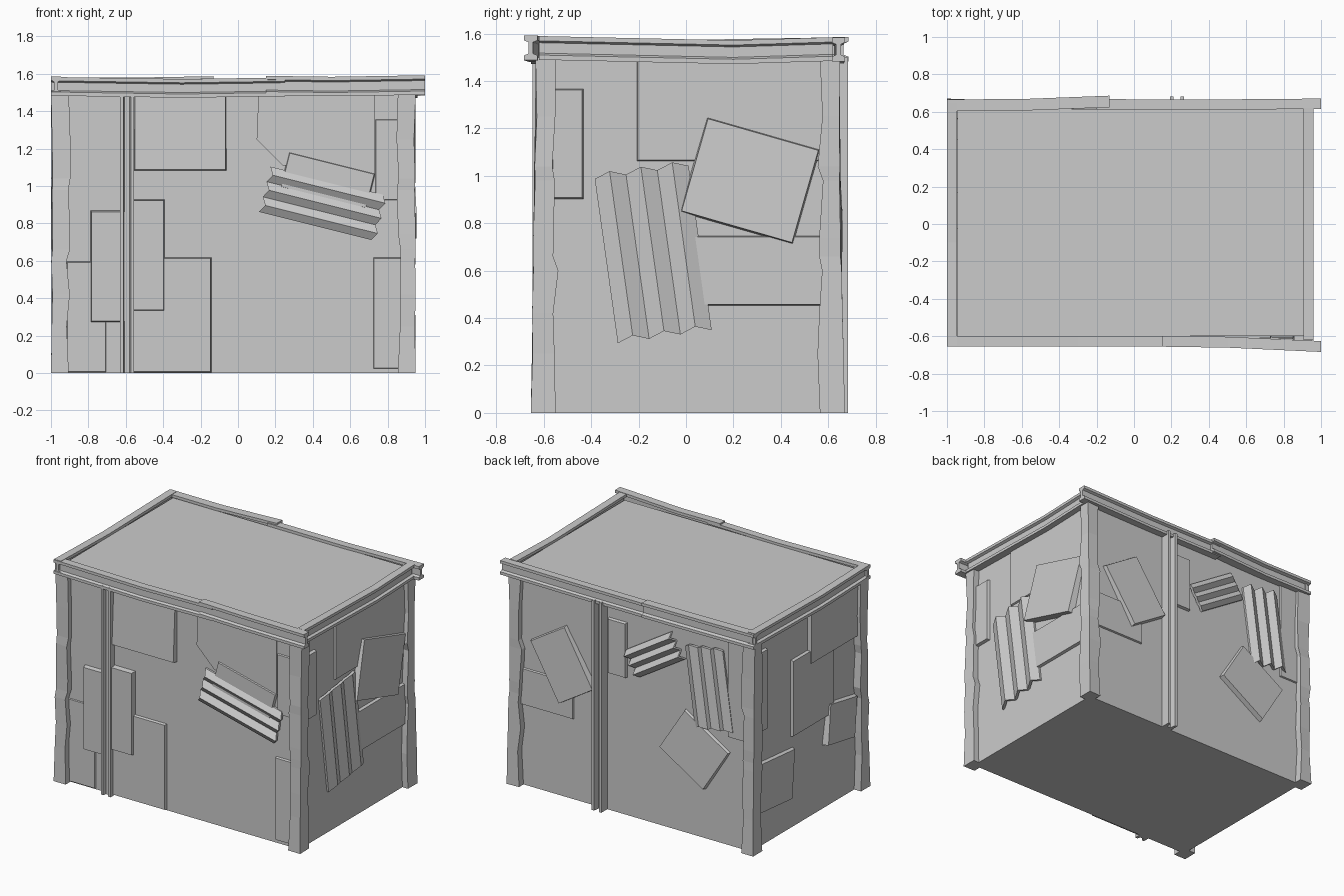
import bpy, bmesh, random
from math import sin, cos, radians
from mathutils import Vector

if "Cube" in bpy.data.objects:
    bpy.data.objects.remove(bpy.data.objects["Cube"])

random.seed(4)
X0, X1, Y0, Y1 = -0.945, 0.905, -0.6, 0.615      # wall planes

# wall mappers: (along, up, outward) -> world
WALLS = {
    "front": lambda u, v, n: Vector((u, Y0 - n, v)),
    "back": lambda u, v, n: Vector((u, Y1 + n, v)),
    "right": lambda u, v, n: Vector((X1 + n, u, v)),
    "left": lambda u, v, n: Vector((X0 - n, u, v)),
}


def loft(name, rings):
    """Skin closed rings of equal length and cap both ends."""
    bm = bmesh.new()
    vs = [[bm.verts.new(p) for p in r] for r in rings]
    n = len(rings[0])
    for a, b in zip(vs, vs[1:]):
        for i in range(n):
            bm.faces.new((a[i], a[(i + 1) % n], b[(i + 1) % n], b[i]))
    bm.faces.new(vs[0])
    bm.faces.new(vs[-1])
    bmesh.ops.recalc_face_normals(bm, faces=bm.faces)
    me = bpy.data.meshes.new(name)
    bm.to_mesh(me)
    bm.free()
    ob = bpy.data.objects.new(name, me)
    bpy.context.collection.objects.link(ob)
    return ob


def place(wall, c, ang, a, b, n):
    s, k = sin(radians(ang)), cos(radians(ang))
    return WALLS[wall](c[0] + a * k - b * s, c[1] + a * s + b * k, n)


def panel(name, wall, c, size, ang=0, t=0.02, lift=0.0):
    """Flat sheet; lift raises its lower edge off the wall."""
    w, h = size[0] / 2, size[1] / 2
    quad = ((-w, -h), (w, -h), (w, h), (-w, h))
    back = [place(wall, c, ang, a, b, -0.01) for a, b in quad]
    front = [place(wall, c, ang, a - 0.008 * (1 if a > 0 else -1), b - 0.008 * (1 if b > 0 else -1),
                   t + (lift if b < 0 else 0)) for a, b in quad]
    loft(name, [back, front])


def box_panel(name, wall, u0, u1, v0, v1, t=0.015, lift=0.0):
    panel(name, wall, ((u0 + u1) / 2, (v0 + v1) / 2), (u1 - u0, v1 - v0), 0, t, lift)


def corrugated(name, wall, c, length, width, ang, ridges=3):
    """Zigzag sheet, ridges running along its local length."""
    n = 2 * ridges
    rings = []
    for e in (-0.5, 0.5):
        top, low = [], []
        for i in range(n + 1):
            jag = 0.012 * (1 if i % 2 else -1)
            a, b = e * length + jag, (i / n - 0.5) * width
            d = 0.042 if i % 2 else 0.014
            top.append(place(wall, c, ang, a, b, d))
            low.append(place(wall, c, ang, a, b, d - 0.02))
        rings.append(top + low[::-1])
    loft(name, rings)


def beam(name, path, along_x, w=0.055, h=0.1):
    """I-beam swept over (along, across, height) stations."""
    a, b, f, g = w / 2, h / 2, h / 2 - 0.02, 0.01
    half = [(a, -b), (a, -f), (g, -f + 0.008), (g, f - 0.008), (a, f), (a, b)]
    prof = half + [(-x, z) for x, z in reversed(half)]
    loft(name, [[(s, o + x, z + q) if along_x else (o + x, s, z + q) for x, q in prof]
                for s, o, z in path])


def post(name, sx, sy):
    """Battered corner post with dented edges."""
    ox = 0.95 if sx > 0 else -1.0
    oy = 0.67 if sy > 0 else -0.655
    rings = []
    for z in (0, 0.25, 0.42, 0.6, 0.66, 0.74, 0.98, 1.04, 1.25, 1.5):
        r = random.uniform
        lean = 0.02 * z / 1.5
        x, y = ox, oy - sy * lean
        ends = z in (0, 1.5)
        dent = 0 if ends else r(0, 0.02)
        ix = ox - sx * (0.095 + (0 if ends else r(-0.015, 0.012)))
        iy = oy - sy * (0.105 + (0 if ends else r(-0.015, 0.012)))
        rings.append([(ix, iy, z), (x - sx * r(0, 0.005), iy, z),
                      (x - sx * dent * 0.5, y - sy * dent * 0.5, z), (ix, y - sy * r(0, 0.005), z)])
    loft(name, rings)


# main body with recessed roof
loft("shack_body", [[(X0, Y0, z), (X1, Y0, z), (X1, Y1, z), (X0, Y1, z)] for z in (0, 1.555)])

# corner posts
for sx, nx in ((-1, "left"), (1, "right")):
    for sy, ny in ((-1, "front"), (1, "back")):
        post(f"{ny}_{nx}_post", sx, sy)

# roof rim beams, front and back in two overlapping pieces
beam("front_rim_left", [(-1, -0.627, 1.533), (-0.3, -0.627, 1.522), (0.25, -0.627, 1.53)], True)
beam("front_rim_right", [(0.15, -0.627, 1.537), (0.5, -0.632, 1.532), (1, -0.655, 1.54)], True, 0.058, 0.104)
beam("back_rim_left", [(-1, 0.635, 1.53), (-0.6, 0.637, 1.527), (-0.13, 0.655, 1.535)], True, 0.062, 0.104)
beam("back_rim_right", [(-0.2, 0.64, 1.525), (0.4, 0.638, 1.525), (1, 0.643, 1.533)], True)
beam("right_rim", [(-0.62, 0.933, 1.54), (0.2, 0.933, 1.522), (0.62, 0.933, 1.535)], False)
beam("left_rim", [(-0.65, -0.973, 1.535), (-0.1, -0.973, 1.522), (0.65, -0.973, 1.535)], False)

# vertical channel posts on front and back
for wall, u in (("front", -0.593), ("back", 0.23)):
    depth = 0.048 if wall == "front" else 0.068
    sec = [(-0.038, -0.01), (-0.038, depth), (-0.02, depth), (-0.014, 0.025),
           (0.014, 0.025), (0.02, depth), (0.038, depth), (0.038, -0.01)]
    loft(f"{wall}_channel_post", [[WALLS[wall](u + a, z, n) for a, n in sec] for z in (0, 1.5)])

# front patches
box_panel("front_top_patch", "front", -0.56, -0.06, 1.08, 1.5, 0.015, 0.02)
box_panel("front_mid_patch_left", "front", -0.79, -0.6, 0.27, 0.87, 0.03)
box_panel("front_mid_patch_right", "front", -0.57, -0.39, 0.33, 0.93, 0.035)
box_panel("front_low_patch", "front", -0.57, -0.14, 0, 0.62, 0.018)
box_panel("front_low_left_patch", "front", -0.92, -0.7, 0, 0.6, 0.008)
cut = [(0.11, 1.5), (0.1, 1.25), (0.24, 1.11), (0.73, 1.06), (0.73, 1.5)]
loft("front_cut_patch", [[WALLS["front"](u, v, n) for u, v in cut] for n in (-0.01, 0.01)])
panel("front_tilted_patch", "front", (0.48, 1.03), (0.48, 0.2), -14, 0.02)
corrugated("front_corrugated_patch", "front", (0.455, 0.905), 0.62, 0.25, -14)
box_panel("front_right_patch_high", "front", 0.73, 0.9, 0.92, 1.36, 0.01)
box_panel("front_right_patch_low", "front", 0.72, 0.9, 0.02, 0.62, 0.015)

# right side patches
box_panel("right_narrow_patch", "right", -0.57, -0.43, 0.9, 1.37, 0.022)
box_panel("right_top_patch", "right", -0.21, 0.6, 1.06, 1.5, 0.012)
box_panel("right_low_patch", "right", 0.02, 0.6, 0.45, 0.75, 0.02)
panel("right_tilted_patch", "right", (0.27, 0.98), (0.5, 0.42), -16, 0.03, 0.02)
corrugated("right_corrugated_patch", "right", (-0.14, 0.68), 0.7, 0.4, 98)

# back patches
panel("back_tilted_patch", "back", (0.53, 0.95), (0.33, 0.46), -32, 0.025, 0.02)
box_panel("back_left_patch", "back", 0.45, 0.88, 0.57, 0.84, 0.012)
box_panel("back_small_patch", "back", 0.03, 0.18, 0.98, 1.38, 0.02)
corrugated("back_small_corrugated", "back", (-0.19, 1.21), 0.42, 0.2, -32)
corrugated("back_tall_corrugated", "back", (-0.62, 1.09), 0.57, 0.3, 82)
panel("back_square_patch", "back", (-0.51, 0.62), (0.42, 0.37), 32, 0.02, 0.015)
box_panel("back_corner_patch", "back", -0.92, -0.76, 0.77, 1.5, 0.01)

# left side patches
box_panel("left_narrow_patch", "left", 0.45, 0.6, 0.82, 1.4, 0.02)
panel("left_low_patch", "left", (0.37, 0.41), (0.42, 0.36), 5, 0.025)
box_panel("left_mid_patch", "left", -0.3, 0.17, 0.65, 1.2, 0.02)
box_panel("left_top_patch", "left", -0.57, -0.02, 1.1, 1.5, 0.03)
panel("left_tilted_patch", "left", (-0.37, 0.57), (0.32, 0.29), 10, 0.03, 0.015)
